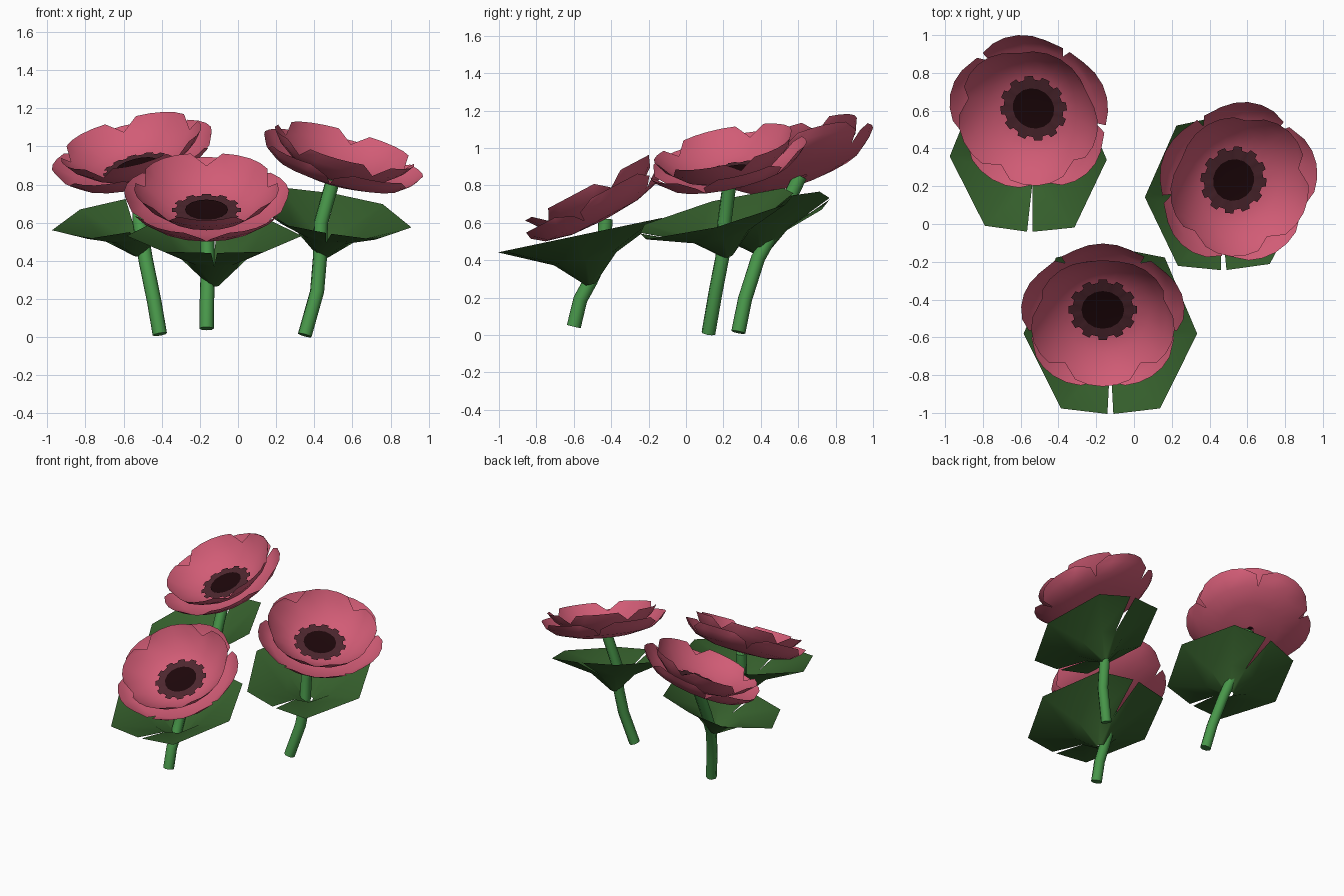
import bpy, bmesh, math
from mathutils import Vector, Matrix

if "Cube" in bpy.data.objects:
    bpy.data.objects.remove(bpy.data.objects["Cube"])


def material(name, rgb):
    m = bpy.data.materials.new(name)
    m.diffuse_color = (*rgb, 1)
    m.use_nodes = True
    m.node_tree.nodes["Principled BSDF"].inputs["Base Color"].default_value = m.diffuse_color
    return m


PINK = material("petal pink", (0.64, 0.107, 0.18))
MAROON = material("stamen maroon", (0.075, 0.02, 0.028))
BLACK = material("centre black red", (0.012, 0.002, 0.003))
LEAF = material("leaf green", (0.037, 0.118, 0.026))
STEM = material("stem green", (0.065, 0.31, 0.068))


def finish(bm, name, mat, matrix, angle=40):
    """Turn a bmesh into a named, placed and smoothed object."""
    bmesh.ops.remove_doubles(bm, verts=bm.verts, dist=0.0005)
    bmesh.ops.transform(bm, matrix=matrix, verts=bm.verts)
    me = bpy.data.meshes.new(name)
    bm.to_mesh(me)
    bm.free()
    me.materials.append(mat)
    ob = bpy.data.objects.new(name, me)
    bpy.context.collection.objects.link(ob)
    bpy.ops.object.select_all(action='DESELECT')
    ob.select_set(True)
    bpy.context.view_layer.objects.active = ob
    bpy.ops.object.shade_smooth_by_angle(angle=math.radians(angle))
    return ob


def polar(r, deg, z):
    a = math.radians(deg)
    return (r * math.cos(a), r * math.sin(a), z)


def add_grid(bm, rows):
    """Skin rows of points with quads."""
    vs = [[bm.verts.new(p) for p in row] for row in rows]
    for a, b in zip(vs, vs[1:]):
        for i in range(len(a) - 1):
            bm.faces.new((a[i], b[i], b[i + 1], a[i + 1]))


def frame(origin, normal, yaw=0):
    """Placement whose local z follows the given normal."""
    q = Vector((0, 0, 1)).rotation_difference(Vector(normal).normalized())
    return (Matrix.Translation(origin) @ q.to_matrix().to_4x4()
            @ Matrix.Rotation(math.radians(yaw), 4, 'Z'))


# cup profiles: radius, height, half angle of each petal (36 = joined)
OUTER = [(0.02, -0.045, 36), (0.20, -0.035, 36), (0.34, 0.0, 36),
         (0.405, 0.05, 33), (0.44, 0.09, 20)]
INNER = [(0.02, -0.022, 36), (0.17, -0.014, 36), (0.25, 0.02, 36),
         (0.34, 0.09, 36), (0.385, 0.15, 23)]


def petal_layer(name, profile, start, matrix):
    bm = bmesh.new()
    for k in range(5):
        rows = []
        for r, h, half in profile:
            fall = 0.03 if half < 30 else 0
            rows.append([polar(r * (1 - fall * a * a),
                               start + 72 * k + half * a, h)
                         for a in (-1, -0.5, 0, 0.5, 1)])
        add_grid(bm, rows)
    finish(bm, name, PINK, matrix)


def stamen_ring(name, matrix):
    bm = bmesh.new()
    teeth, inner, outer = 12, [], []
    for k in range(teeth):
        for off, r in ((-9, 0.162), (-7, 0.182), (7, 0.182), (9, 0.162)):
            inner.append(polar(0.10, 30 * k + off, 0.004))
            outer.append(polar(r, 30 * k + off, 0.008))
    add_grid(bm, [inner + inner[:1], outer + outer[:1]])
    finish(bm, name, MAROON, matrix)


def centre_disc(name, matrix):
    bm = bmesh.new()
    rows = [[polar(r, 22.5 * k, z) for k in range(17)]
            for r, z in ((0.03, 0.006), (0.08, 0.007), (0.113, 0.010))]
    add_grid(bm, rows)
    # close the middle of the disc
    bm.faces.new([bm.verts.new(polar(0.03, 22.5 * k, 0.006)) for k in range(16)])
    finish(bm, name, BLACK, matrix)


def leaf_funnel(name, matrix, height, scale):
    """Two half leaves meeting in a funnel, split at front and back."""
    bm = bmesh.new()
    rim = [(-88, 0.45), (-58, 0.495), (-2, 0.46), (54, 0.49), (87, 0.45)]
    for side in (1, -1):
        rows = [[], [], []]
        for i, (ang, r) in enumerate(rim):
            mid = (-90, -55, 0, 55, 90)[i]
            pts = (polar(0.025, mid, 0), polar(0.17, mid, height * 0.52),
                   polar(r * scale, ang, height))
            for row, p in zip(rows, pts):
                row.append((p[0] * side, p[1], p[2]))
        add_grid(bm, rows)
    bmesh.ops.recalc_face_normals(bm, faces=bm.faces)
    finish(bm, name, LEAF, matrix)


def stem(name, points):
    cu = bpy.data.curves.new(name, 'CURVE')
    cu.dimensions = '3D'
    cu.bevel_depth = 0.038
    cu.bevel_resolution = 2
    cu.use_fill_caps = True
    sp = cu.splines.new('POLY')
    sp.points.add(len(points) - 1)
    for p, co in zip(sp.points, points):
        p.co = (*co, 1)
    sp.use_smooth = True
    cu.materials.append(STEM)
    ob = bpy.data.objects.new(name, cu)
    bpy.context.collection.objects.link(ob)


# one entry per flower
FLOWERS = [
    dict(tag="front", head=(-0.165, -0.45, 0.66), tilt=(0, -0.53, 1), yaw=0,
         leaf=(-0.125, -0.51, 0.27), leaf_tilt=(0, -0.21, 1), height=0.27, scale=1,
         stem=[(-0.165, -0.60, 0.045), (-0.163, -0.565, 0.19),
               (-0.16, -0.51, 0.29), (-0.16, -0.44, 0.44), (-0.165, -0.43, 0.62)]),
    dict(tag="right", head=(0.525, 0.235, 0.865), tilt=(0.27, -0.22, 1), yaw=-6,
         leaf=(0.445, 0.225, 0.42), leaf_tilt=(0.17, -0.26, 1), height=0.24, scale=0.94,
         stem=[(0.35, 0.12, 0.01), (0.415, 0.16, 0.24),
               (0.43, 0.195, 0.42), (0.435, 0.205, 0.60), (0.50, 0.235, 0.83)]),
    dict(tag="back", head=(-0.53, 0.615, 0.89), tilt=(-0.25, -0.36, 1), yaw=6,
         leaf=(-0.52, 0.41, 0.43), leaf_tilt=(-0.19, -0.22, 1), height=0.22, scale=0.92,
         stem=[(-0.41, 0.28, 0.015), (-0.44, 0.315, 0.19),
               (-0.485, 0.385, 0.41), (-0.515, 0.49, 0.60), (-0.52, 0.61, 0.85)]),
]

for f in FLOWERS:
    t = f["tag"]
    head = frame(f["head"], f["tilt"], f["yaw"])
    petal_layer(t + "_outer_petals", OUTER, 90, head)
    petal_layer(t + "_inner_petals", INNER, 270, head)
    stamen_ring(t + "_stamen_ring", head)
    centre_disc(t + "_flower_centre", head)
    leaf_funnel(t + "_leaf", frame(f["leaf"], f["leaf_tilt"]), f["height"], f["scale"])
    stem(t + "_stem", f["stem"])
